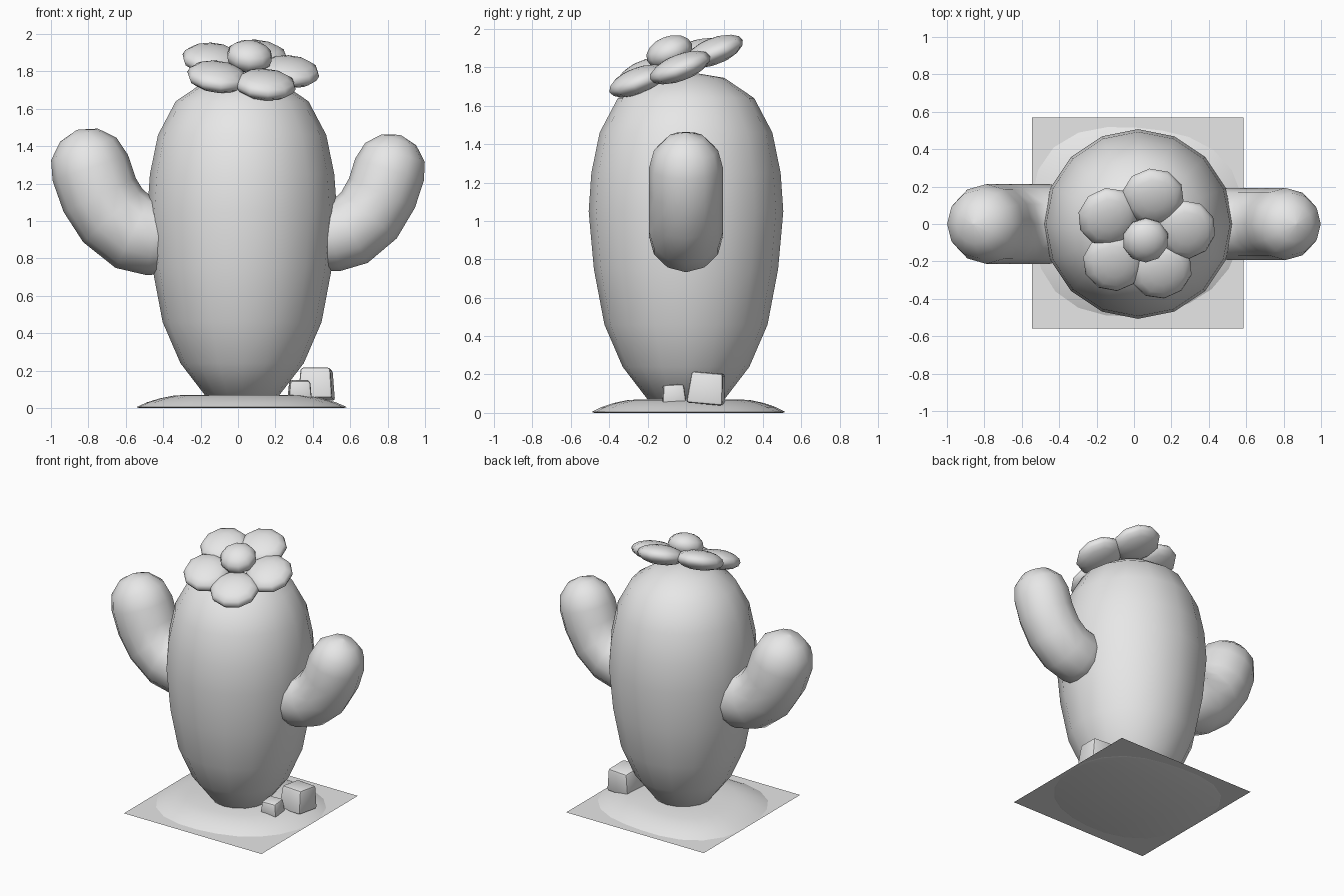
import bpy, bmesh
from math import sin, cos, pi, radians
from mathutils import Vector, Matrix

cube = bpy.data.objects.get("Cube")
if cube:
    bpy.data.objects.remove(cube)

grey = bpy.data.materials.new("plain grey")
grey.use_nodes = True
grey.diffuse_color = (0.8, 0.8, 0.8, 1)
grey.node_tree.nodes["Principled BSDF"].inputs["Base Color"].default_value = (0.8, 0.8, 0.8, 1)


def finish(name, bm, angle=50):
    """Turn a bmesh into a shaded object."""
    bmesh.ops.recalc_face_normals(bm, faces=bm.faces)
    mesh = bpy.data.meshes.new(name)
    bm.to_mesh(mesh)
    bm.free()
    mesh.materials.append(grey)
    obj = bpy.data.objects.new(name, mesh)
    bpy.context.collection.objects.link(obj)
    bpy.ops.object.select_all(action='DESELECT')
    obj.select_set(True)
    bpy.context.view_layer.objects.active = obj
    bpy.ops.object.shade_smooth_by_angle(angle=radians(angle))
    return obj


def skin(bm, rings):
    """Bridge rings of points and close both ends."""
    rings = [[bm.verts.new(p) for p in ring] for ring in rings]
    n = len(rings[0])
    for a, b in zip(rings, rings[1:]):
        for i in range(n):
            j = (i + 1) % n
            bm.faces.new((a[i], a[j], b[j], b[i]))
    for ring in (rings[0], rings[-1]):
        bm.faces.new(ring)


def circle(centre, u, v, radius, n):
    return [centre + (u * cos(2 * pi * i / n) + v * sin(2 * pi * i / n)) * radius
            for i in range(n)]


X, Y, Z = Vector((1, 0, 0)), Vector((0, 1, 0)), Vector((0, 0, 1))

# Body: egg-shaped trunk turned from a profile
profile = [(.02, .02), (.2, .07), (.33, .24), (.425, .46), (.48, .75), (.507, 1.05),
           (.493, 1.25), (.45, 1.46), (.355, 1.64), (.2, 1.745), (.02, 1.775)]
bm = bmesh.new()
skin(bm, [circle(Vector((.022, 0, z)), X, Y, r, 16) for r, z in profile])
finish("body", bm)


# Arms: bent capsules with round ends
def arm(name, points, radius):
    pts = [Vector((x, 0, z)) for x, z in points]
    rings = []
    for i, p in enumerate(pts):
        t = (pts[min(i + 1, len(pts) - 1)] - pts[max(i - 1, 0)]).normalized()
        side = Y.cross(t)
        caps = [0]
        if i == 0:
            caps = [-88, -60, -30, 0]
        elif i == len(pts) - 1:
            caps = [0, 30, 60, 88]
        for a in map(radians, caps):
            rings.append(circle(p + t * radius * sin(a), side, Y, radius * cos(a), 12))
    bm = bmesh.new()
    skin(bm, rings)
    finish(name, bm)


arm("left_arm", [(.5, .92), (.6, .945), (.7, 1.03), (.77, 1.15), (.81, 1.275)], .193)
arm("right_arm", [(-.45, .92), (-.56, .94), (-.67, 1.03), (-.74, 1.14), (-.79, 1.285)], .213)

# Flower: five flattened petals round a button, tilted to the front
normal = Vector((.1, -.38, 1)).normalized()
tilt = Matrix.Translation((.055, -.06, 1.81)) @ Z.rotation_difference(normal).to_matrix().to_4x4()


def blob(name, matrix, size):
    bm = bmesh.new()
    bmesh.ops.create_uvsphere(bm, u_segments=10, v_segments=8, radius=1)
    bm.transform(matrix @ Matrix.Diagonal((*size, 1)))
    finish(name, bm, 80)


for k in range(5):
    turn = Matrix.Rotation(radians(79 + 72 * k), 4, 'Z')
    blob(f"petal_{k + 1}", tilt @ turn @ Matrix.Translation((.225, 0, 0)), (.16, .168, .068))
blob("flower_centre", tilt @ Matrix.Translation((0, 0, .075)), (.125, .125, .082))

# Mound: uneven low heap of soil
bm = bmesh.new()
rings = []
for scale, z in [(.97, 0), (1, .005), (.9, .03), (.77, .052), (.62, .068), (.3, .071)]:
    ring = []
    for i in range(24):
        a = 2 * pi * i / 24
        wobble = scale * (1 + .03 * sin(3 * a + 1) - .03 * cos(4 * a))
        ring.append(Vector((.005 + .58 * wobble * cos(a), .02 + .52 * wobble * sin(a), z)))
    rings.append(ring)
skin(bm, rings)
finish("mound", bm)

# Ground: thin square sheet
bm = bmesh.new()
bmesh.ops.create_grid(bm, x_segments=1, y_segments=1, size=.565)
bm.transform(Matrix.Translation((.02, .005, .003)))
finish("ground_sheet", bm)


# Stones: bevelled blocks narrowing upward
def stone(name, place, size, turn):
    bm = bmesh.new()
    bmesh.ops.create_cube(bm, size=1)
    for v in bm.verts:
        if v.co.z > 0:
            v.co.x *= .86
            v.co.y *= .86
    bm.transform(Matrix.Diagonal((*size, 1)))
    bmesh.ops.bevel(bm, geom=bm.edges[:], offset=.014, segments=2, profile=.5, affect='EDGES')
    bm.transform(Matrix.Translation(place) @ Matrix.Rotation(radians(turn), 4, 'Z')
                 @ Matrix.Rotation(radians(turn), 4, 'X'))
    finish(name, bm, 40)


stone("large_stone", (.42, .11, .128), (.185, .19, .165), -5)
stone("small_stone", (.33, -.065, .098), (.125, .125, .1), 3)
